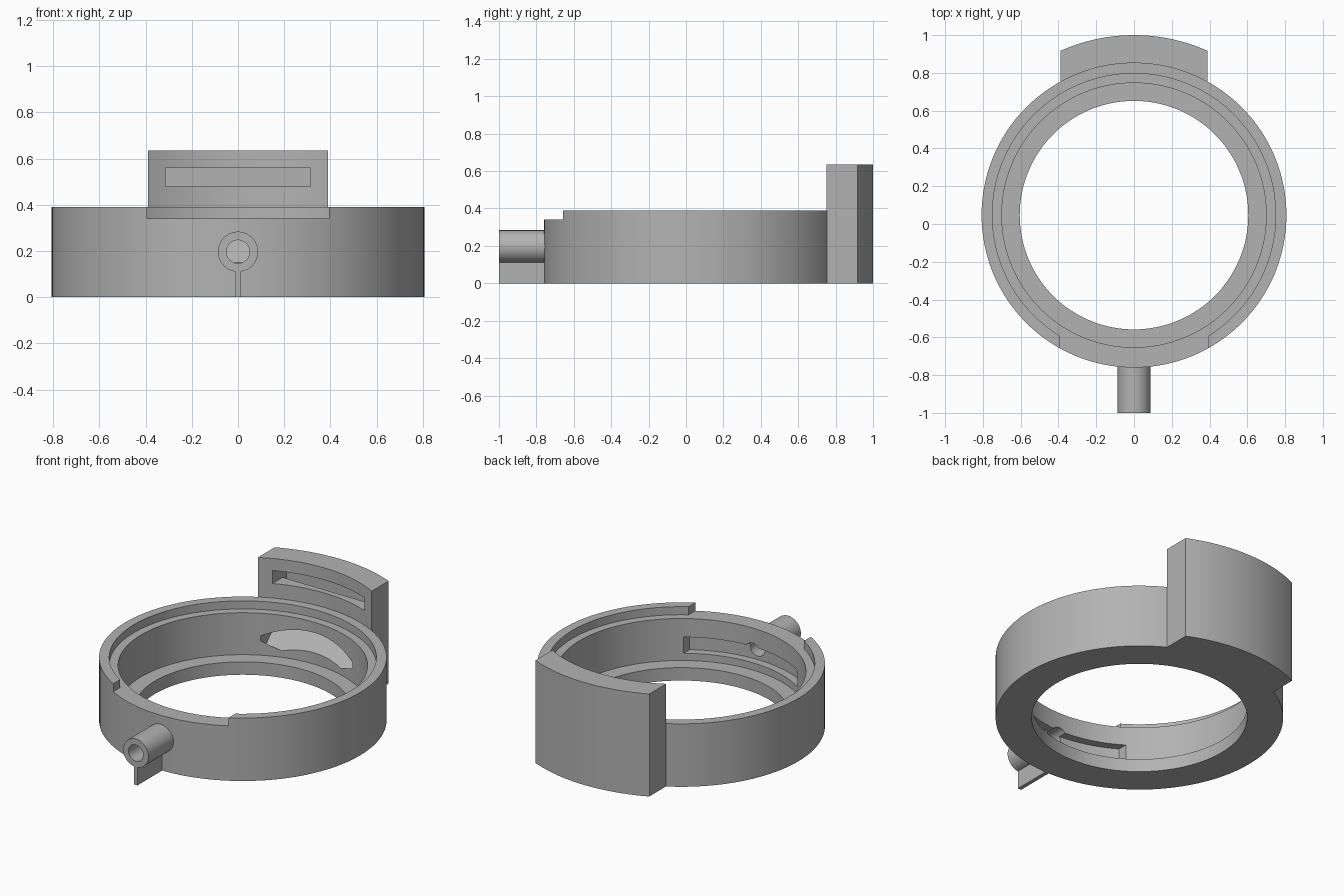
import bpy, bmesh, math
from mathutils import Matrix, Vector

if "Cube" in bpy.data.objects:
    bpy.data.objects.remove(bpy.data.objects["Cube"], do_unlink=True)

CY = 0.047            # ring axis position in y
R_OUT, R_WALL, R_LEDGE, R_HOLE = 0.807, 0.70, 0.75, 0.605
H_RING, H_LEDGE, H_FLOOR, H_BLOCK = 0.39, 0.34, 0.08, 0.635
NOZZLE_Z, NOZZLE_R, BORE_R = 0.197, 0.087, 0.05

grey = bpy.data.materials.new("plain grey")
grey.use_nodes = True
colour = (0.45, 0.45, 0.45, 1)
grey.diffuse_color = colour
grey.node_tree.nodes["Principled BSDF"].inputs["Base Color"].default_value = colour


def make_object(name, bm):
    bmesh.ops.recalc_face_normals(bm, faces=bm.faces)
    mesh = bpy.data.meshes.new(name)
    bm.to_mesh(mesh)
    bm.free()
    mesh.materials.append(grey)
    obj = bpy.data.objects.new(name, mesh)
    bpy.context.collection.objects.link(obj)
    return obj


def lathe(name, profile, matrix, steps=128):
    """Revolve a closed (radius, height) profile round local z."""
    bm = bmesh.new()
    rows = []
    for i in range(steps):
        a = math.tau * i / steps
        rows.append([bm.verts.new((r * math.cos(a), r * math.sin(a), z)) for r, z in profile])
    n = len(profile)
    for i in range(steps):
        p, q = rows[i], rows[(i + 1) % steps]
        for j in range(n):
            k = (j + 1) % n
            bm.faces.new((p[j], q[j], q[k], p[k]))
    bm.transform(matrix)
    return make_object(name, bm)


def prism(name, points, along):
    """Extrude a flat outline along a vector."""
    bm = bmesh.new()
    face = bm.faces.new([bm.verts.new(p) for p in points])
    new = bmesh.ops.extrude_face_region(bm, geom=[face])["geom"]
    moved = [v for v in new if isinstance(v, bmesh.types.BMVert)]
    bmesh.ops.translate(bm, verts=moved, vec=Vector(along))
    return make_object(name, bm)


def sector(name, r_in, r_out, z0, z1, half_x, side, steps=32):
    """Piece of a ring with sides parallel to y; side is +1 back, -1 front."""
    points = []
    for r, way in ((r_out, 1), (r_in, -1)):
        limit = math.asin(half_x / r)
        for i in range(steps + 1):
            a = way * limit * (2 * i / steps - 1)
            points.append((r * math.sin(a), CY + side * r * math.cos(a), z0))
    return prism(name, points, (0, 0, z1 - z0))


def cut(target, cutter):
    cutter.hide_render = True
    mod = target.modifiers.new("cut", 'BOOLEAN')
    mod.operation = 'DIFFERENCE'
    mod.solver = 'EXACT'
    mod.object = cutter
    bpy.context.view_layer.objects.active = target
    bpy.ops.object.modifier_apply(modifier=mod.name)


# Main parts
ring = lathe("ring_body", [(R_HOLE, 0), (R_OUT, 0), (R_OUT, H_RING), (R_LEDGE, H_RING),
                           (R_LEDGE, H_LEDGE), (R_WALL, H_LEDGE), (R_WALL, H_FLOOR),
                           (R_HOLE, H_FLOOR)], Matrix.Translation((0, CY, 0)))
block = sector("back_block", R_OUT - 0.002, 0.953, 0, H_BLOCK, 0.39, 1)

# Nozzle tube with its support fin
to_front = Matrix.Translation((0, -1, NOZZLE_Z)) @ Matrix.Rotation(-math.pi / 2, 4, 'X')
nozzle = lathe("nozzle", [(BORE_R, 0), (NOZZLE_R, 0), (NOZZLE_R, 0.26), (BORE_R, 0.26)],
               to_front, 48)
fin = prism("nozzle_fin", [(-0.012, -1, 0), (-0.012, -0.74, 0),
                           (-0.012, -0.74, 0.115), (-0.012, -1, 0.115)], (0.024, 0, 0))

# Cutters: front notch, inner front recess, nozzle bore, back channel
notch = sector("notch_cutter", 0.65, 0.9, H_LEDGE, 0.5, 0.395, -1)
recess = sector("recess_cutter", 0.65, R_LEDGE, 0.125, 0.225, 0.39, -1)
bore_points = [(BORE_R * math.cos(math.tau * i / 48), -0.9,
                NOZZLE_Z + BORE_R * math.sin(math.tau * i / 48)) for i in range(48)]
bore = prism("bore_cutter", bore_points, (0, 0.3, 0))
channel_outline = [(0.61, 0.185), (0.67, 0.12), (0.88, 0.335), (0.88, 0.56),
                   (0.70, 0.56), (0.70, 0.48), (0.84, 0.48), (0.84, 0.415)]
channel = prism("channel_cutter", [(-0.315, CY + y, z) for y, z in channel_outline],
                (0.63, 0, 0))

for cutter in (notch, recess, bore, channel):
    cut(ring, cutter)
cut(block, channel)
for cutter in (notch, recess, bore, channel):
    bpy.data.objects.remove(cutter, do_unlink=True)

# Smooth curved walls, keep edges sharp
bpy.ops.object.select_all(action='DESELECT')
for obj in (ring, block, nozzle, fin):
    obj.select_set(True)
bpy.context.view_layer.objects.active = ring
bpy.ops.object.shade_smooth_by_angle(angle=math.radians(30))
